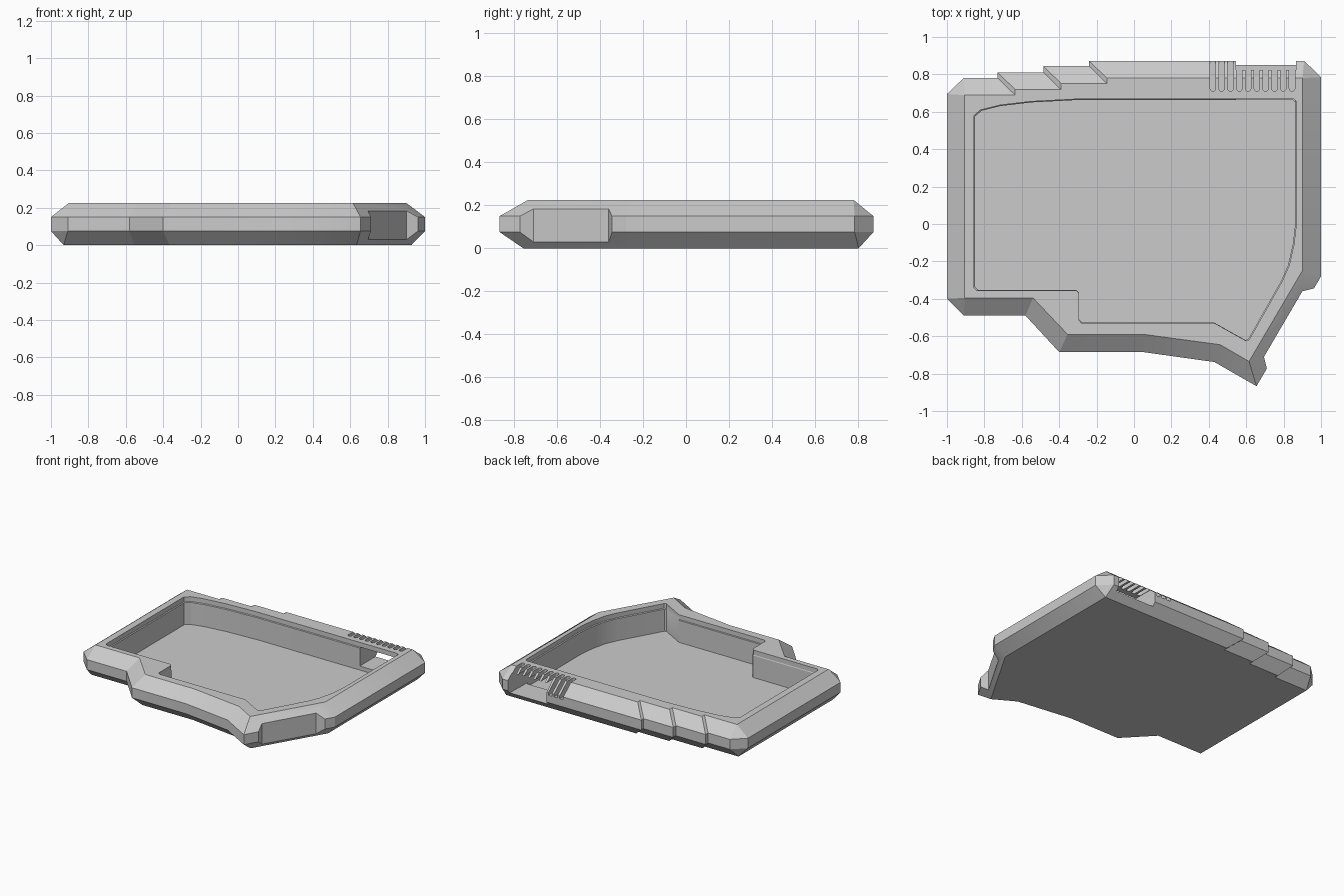
import bpy, bmesh, math

cube = bpy.data.objects.get("Cube")
if cube:
    bpy.data.objects.remove(cube, do_unlink=True)

grey = bpy.data.materials.new("mid_grey")
grey.use_nodes = True
grey.diffuse_color = (0.6, 0.6, 0.6, 1)
grey.node_tree.nodes["Principled BSDF"].inputs["Base Color"].default_value = (0.6, 0.6, 0.6, 1)


def finish(name, bm):
    bmesh.ops.remove_doubles(bm, verts=bm.verts, dist=1e-5)
    bmesh.ops.recalc_face_normals(bm, faces=bm.faces)
    mesh = bpy.data.meshes.new(name)
    bm.to_mesh(mesh)
    bm.free()
    obj = bpy.data.objects.new(name, mesh)
    bpy.context.collection.objects.link(obj)
    mesh.materials.append(grey)
    return obj


def loft(bm, rings):
    """Skin stacked (outline, height) rings and cap both ends."""
    loops = [[bm.verts.new((x, y, z)) for x, y in pts] for pts, z in rings]
    for low, high in zip(loops, loops[1:]):
        for i in range(len(low)):
            j = (i + 1) % len(low)
            bm.faces.new((low[i], low[j], high[j], high[i]))
    bm.faces.new(loops[0][::-1])
    bm.faces.new(loops[-1])


def prism(bm, pts, z0, z1):
    loft(bm, [(pts, z0), (pts, z1)])


def scaled(pts, k):
    return [(x * k, y * k) for x, y in pts]


def cut(body, bm):
    cutter = finish("cutter", bm)
    cutter.hide_render = True
    mod = body.modifiers.new("cut", "BOOLEAN")
    mod.operation, mod.solver, mod.object = "DIFFERENCE", "EXACT", cutter
    bpy.ops.object.select_all(action="DESELECT")
    bpy.context.view_layer.objects.active = body
    body.select_set(True)
    bpy.ops.object.modifier_apply(modifier=mod.name)
    bpy.data.objects.remove(cutter, do_unlink=True)


# Rim corners, each paired with its one or two corners on the widest band
corners = [
    ((-.905, -.395), [(-1, -.40), (-.91, -.49)]),
    ((-.54, -.395), [(-.58, -.49)]),
    ((-.355, -.59), [(-.40, -.685)]),
    ((.05, -.59), [(.05, -.685)]),
    ((.46, -.645), [(.43, -.738)]),
    ((.615, -.735), [(.655, -.867)]),
    ((.90, -.25), [(1, -.28)]),
    ((.90, .78), [(1, .785), (.91, .872)]),
]
# Stepped back edge
for x, y, drop in ((-.145, .78, .028), (-.39, .752, .033), (-.635, .719, .03)):
    corners.append(((x, y), [(x - .095, y + .092)]))
    corners.append(((x, y - drop), [(x - .095, y - drop + .092)]))
corners.append(((-.905, .689), [(-.91, .781), (-1, .695)]))

rim = [top for top, wide in corners for _ in wide]
band = [p for top, wide in corners for p in wide]
base = scaled(rim, 1.03)

bm = bmesh.new()
loft(bm, [(base, 0), (band, .075), (band, .15), (rim, .225)])
tray = finish("tray_shell", bm)

# Side grip recess
bm = bmesh.new()
prism(bm, [(.695, -.71), (.73, -.85), (1.1, -.6), (1.08, -.315), (.90, -.36)], -.1, .4)
cut(tray, bm)

# Cavity with a narrow ledge under the rim
inside = [(-.855, -.34), (-.84, -.355), (-.31, -.355), (-.295, -.37), (-.295, -.515),
          (-.28, -.53), (.43, -.53), (.60, -.625), (.615, -.62), (.79, -.31),
          (.83, -.22), (.855, -.11), (.868, 0), (.868, .655), (.855, .668),
          (-.3, .668), (-.55, .655), (-.72, .635), (-.82, .61), (-.855, .58)]
ledge = scaled(inside, .993)
bm = bmesh.new()
loft(bm, [(ledge, .02), (ledge, .185), (inside, .19), (inside, .3)])
cut(tray, bm)

# Back port
bm = bmesh.new()
prism(bm, [(.545, .6), (.86, .6), (.87, 1), (.545, 1)], .05, .19)
cut(tray, bm)

# Row of round-ended vent slots
bm = bmesh.new()
r = .015
for i in range(10):
    x = .422 + .047 * i
    arc = [(x + r * math.cos(a), .725 + r * math.sin(a))
           for a in (math.pi * (1 + k / 6) for k in range(7))]
    prism(bm, arc + [(x + r, 1), (x - r, 1)], .13, .3)
cut(tray, bm)

bpy.ops.object.shade_smooth_by_angle(angle=math.radians(25))
